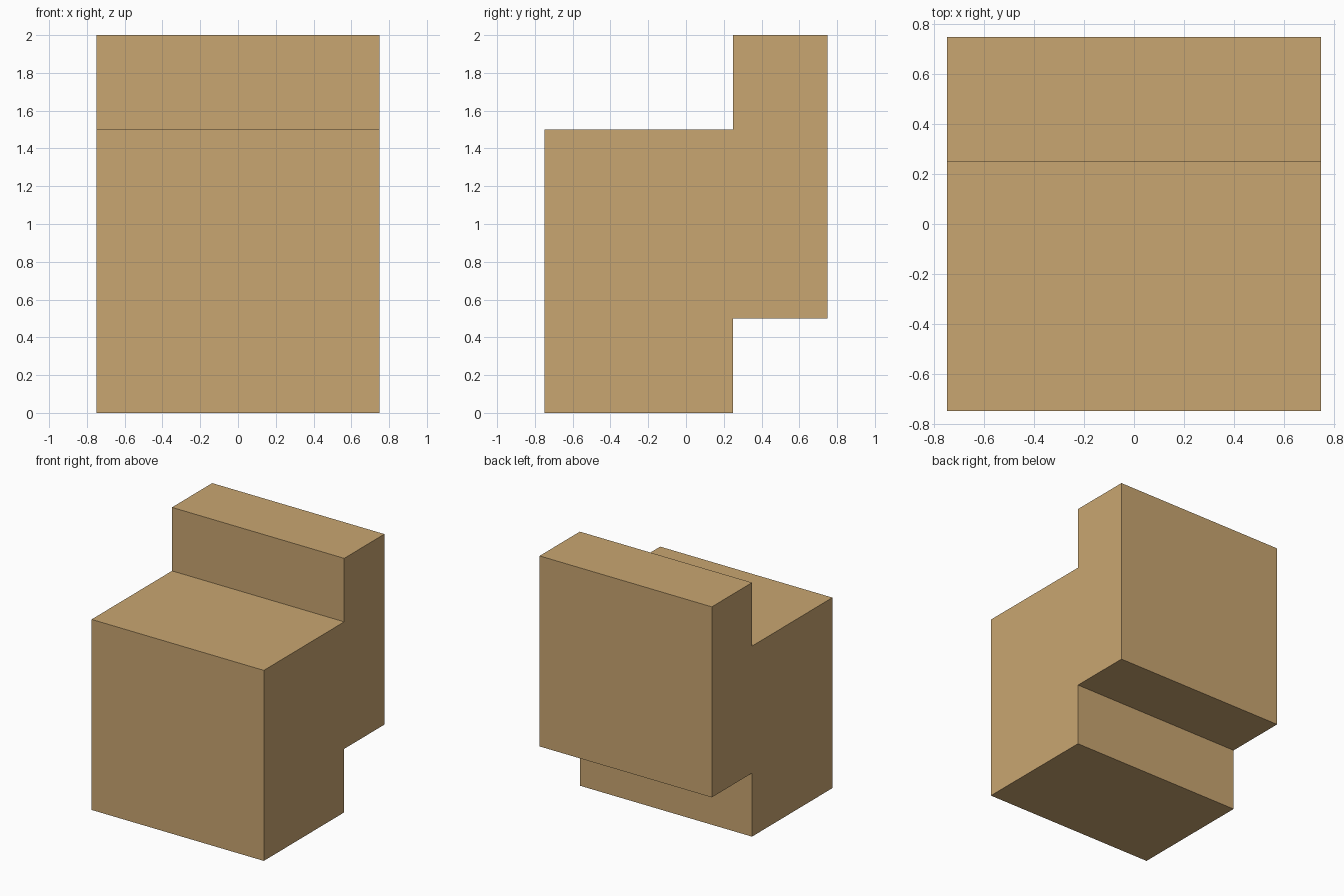
import bpy
import bmesh
from mathutils import Vector

if "Cube" in bpy.data.objects:
    bpy.data.objects.remove(bpy.data.objects["Cube"])

WIDTH = 1.5

# Side profile (y, z): block with a raised back ledge that overhangs at the rear
PROFILE = [(-0.75, 0), (0.25, 0), (0.25, 0.5), (0.75, 0.5),
           (0.75, 2), (0.25, 2), (0.25, 1.5), (-0.75, 1.5)]

# Single tan colour
tan = bpy.data.materials.new("tan")
tan.diffuse_color = (0.584, 0.381, 0.165, 1)
tan.use_nodes = True
tan.node_tree.nodes["Principled BSDF"].inputs["Base Color"].default_value = tan.diffuse_color

# Stepped block: profile extruded across x
bm = bmesh.new()
side = bm.faces.new([bm.verts.new((-WIDTH / 2, y, z)) for y, z in PROFILE])
extruded = bmesh.ops.extrude_face_region(bm, geom=[side], use_keep_orig=True)
moved = [g for g in extruded["geom"] if isinstance(g, bmesh.types.BMVert)]
bmesh.ops.translate(bm, verts=moved, vec=Vector((WIDTH, 0, 0)))
bmesh.ops.recalc_face_normals(bm, faces=bm.faces[:])

mesh = bpy.data.meshes.new("stepped_block")
bm.to_mesh(mesh)
bm.free()
mesh.materials.append(tan)
block = bpy.data.objects.new("stepped_block", mesh)
bpy.context.collection.objects.link(block)
